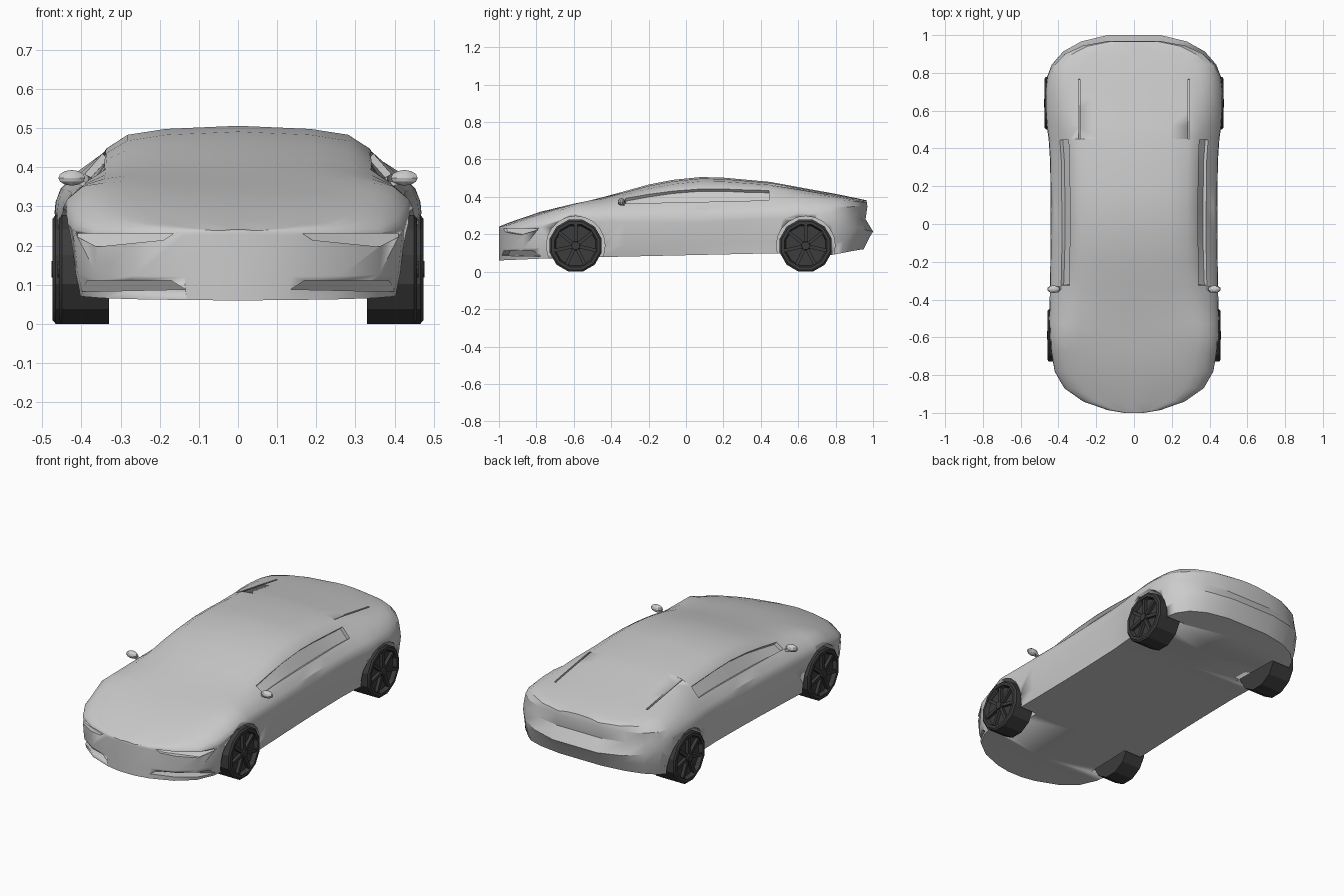
import bpy, bmesh, math
from mathutils import Matrix, Vector

if "Cube" in bpy.data.objects:
    bpy.data.objects.remove(bpy.data.objects["Cube"])


def lerp(keys, t):
    if t <= keys[0][0]:
        return keys[0][1]
    for (a, u), (b, v) in zip(keys, keys[1:]):
        if t <= b:
            return u + (v - u) * (t - a) / (b - a)
    return keys[-1][1]


def make(name, bm, mat=None, angle=28):
    bmesh.ops.recalc_face_normals(bm, faces=bm.faces)
    me = bpy.data.meshes.new(name)
    bm.to_mesh(me)
    bm.free()
    ob = bpy.data.objects.new(name, me)
    bpy.context.collection.objects.link(ob)
    if mat:
        me.materials.append(mat)
    select(ob)
    bpy.ops.object.shade_smooth_by_angle(angle=math.radians(angle))
    return ob


def select(ob):
    bpy.ops.object.select_all(action='DESELECT')
    ob.select_set(True)
    bpy.context.view_layer.objects.active = ob


def box(bm, loc, size, rot=Matrix()):
    m = Matrix.Translation(loc) @ rot @ Matrix.Diagonal((*size, 1))
    bmesh.ops.create_cube(bm, size=1, matrix=m)


# Body curves along y: plan half-width and section heights
WIDTH = [(-1, .05), (-.985, .14), (-.94, .27), (-.87, .37), (-.78, .42), (-.6, .452), (-.4, .446),
         (0, .44), (.4, .445), (.55, .466), (.75, .471), (.85, .435), (.92, .375), (.97, .28), (1, .14)]
BOTTOM = [(-1, .06), (-.72, .072), (.45, .098), (.78, .09), (.95, .115), (1, .12)]
SIDE = [(-1, .225), (-.87, .225), (-.6, .27), (0, .26), (.6, .29), (.85, .25), (1, .215)]
SILL = [(-.57, .975), (-.2, .97), (.33, .945), (.45, .95), (.52, .975)]
SHOULDER = [(-1, .236), (-.87, .245), (-.75, .28), (-.6, .318), (0, .33), (.6, .345), (1, .348)]
BELT = [(-1, .238), (-.87, .265), (-.6, .352), (-.36, .36), (0, .365), (.4, .375), (.6, .39),
        (.85, .383), (1, .37)]
RAIL = [(-1, .239), (-.94, .256), (-.75, .322), (-.57, .372), (-.36, .402), (-.13, .462), (.12, .487),
        (.45, .464), (.75, .414), (1, .376)]
TOP = [(-1, .241), (-.94, .265), (-.75, .33), (-.57, .367), (-.4, .41), (-.13, .485), (.12, .51),
       (.45, .48), (.75, .425), (1, .382)]
TAIL = [(.12, -.05), (.165, -.03), (.215, 0), (.28, -.04), (.35, -.03), (.38, -.035)]
STATIONS = [-1, -.985, -.94, -.87, -.78, -.68, -.6, -.53, -.44, -.33, -.2, -.07, .08, .2, .33, .45,
            .52, .6, .7, .78, .85, .92, .97, 1]


def half_section(y):
    w, zb, zs, zh = (lerp(c, y) for c in (WIDTH, BOTTOM, SIDE, SHOULDER))
    z5, zr, zt = (lerp(c, y) for c in (BELT, RAIL, TOP))
    pts = [(0, zb), (.94 * w, zb), (lerp(SILL, y) * w, zb + .06), (w, zs), (.993 * w, (zs + zh) / 2),
           (.965 * w, zh), (.875 * w, z5), (.76 * w, z5 + .7 * (zr - z5)), (.64 * w, zr),
           (.42 * w, zr + .65 * (zt - zr)), (0, zt)]
    k = max(0, (y - .8) / .2)
    return [(x, y + k * lerp(TAIL, z), z) for x, z in pts]


bm = bmesh.new()
rings = []
for y in STATIONS:
    h = half_section(y)
    ring = h + [(-x, yy, z) for x, yy, z in h[-2:0:-1]]
    rings.append([bm.verts.new(p) for p in ring])
N = len(rings[0])
windows = []
for s, (a, b) in enumerate(zip(rings, rings[1:])):
    for i in range(N):
        j = (i + 1) % N
        f = bm.faces.new((a[i], a[j], b[j], b[i]))
        if i in (6, N - 7) and -.34 < STATIONS[s] < .4:
            windows.append(f)
for r in (rings[0], rings[-1]):
    for i in range(N // 2):
        ids = dict.fromkeys((i, i + 1, N - i - 1, (N - i) % N))
        bm.faces.new([r[k] for k in ids])
bmesh.ops.recalc_face_normals(bm, faces=bm.faces)
# Recessed side windows
bmesh.ops.inset_region(bm, faces=windows, thickness=.007, depth=0)
bmesh.ops.inset_region(bm, faces=windows, thickness=.003, depth=-.018)
body = make("car_body", bm)

# Cutters: wheel arches, headlights, lower intakes, rear deck slots
AXLES = ((-.59, .458), (.64, .474))
NOSE = [(w, y) for y, w in WIDTH if y < -.5]
LAMP = [(.165, .231), (.19, .214), (.36, .197), (.41, .222), (.41, .231)]
INTAKE = [(.135, .088), (.17, .11), (.385, .11), (.405, .082)]
bm = bmesh.new()
for s in (-1, 1):
    for y, _ in AXLES:
        m = Matrix.Translation((s * .46, y, .14)) @ Matrix.Rotation(math.pi / 2, 4, 'Y')
        bmesh.ops.create_cone(bm, cap_ends=True, segments=20, radius1=.157, radius2=.157, depth=.3, matrix=m)
    for prof, depth in ((LAMP, .015), (INTAKE, .035)):
        front = [bm.verts.new((s * x, -1.1, z)) for x, z in prof]
        back = [bm.verts.new((s * x, lerp(NOSE, x) + depth, z)) for x, z in prof]
        bm.faces.new(front)
        bm.faces.new(back)
        for i in range(len(prof)):
            j = (i + 1) % len(prof)
            bm.faces.new((front[i], front[j], back[j], back[i]))
    box(bm, (s * .29, .61, .446), (.01, .32, .04), Matrix.Rotation(-.165, 4, 'X'))
cutter = make("body_cutter", bm)
cutter.hide_render = True
mod = body.modifiers.new("openings", 'BOOLEAN')
mod.operation, mod.solver, mod.object = 'DIFFERENCE', 'EXACT', cutter
select(body)
bpy.ops.object.modifier_apply(modifier=mod.name)
bpy.data.objects.remove(cutter)

# Wheels: lathed 12-sided tyre with recessed rim, spokes and hub
dark = bpy.data.materials.new("dark_rubber")
dark.diffuse_color = (.045, .045, .045, 1)
dark.use_nodes = True
dark.node_tree.nodes["Principled BSDF"].inputs["Base Color"].default_value = dark.diffuse_color


def wheel(name, s, y, outer):
    bm = bmesh.new()
    prof = [(.33, .1), (.33, .144), (outer - .008, .144), (outer, .134), (outer, .118),
            (outer - .022, .11)]
    loops = []
    for k in range(12):
        a = math.radians(15 + 30 * k)
        loops.append([bm.verts.new((x, r * math.sin(a), r * math.cos(a))) for x, r in prof])
    for a, b in zip(loops, loops[1:] + loops[:1]):
        for i in range(len(prof) - 1):
            bm.faces.new((a[i], a[i + 1], b[i + 1], b[i]))
    for i in (0, -1):
        bm.faces.new([l[i] for l in loops])
    for k in range(7):
        rot = Matrix.Rotation(math.tau * k / 7, 4, 'X')
        box(bm, Vector((outer - .014, 0, 0)) + rot @ Vector((0, 0, .066)), (.018, .018, .1), rot)
    m = Matrix.Translation((outer - .01, 0, 0)) @ Matrix.Rotation(math.pi / 2, 4, 'Y')
    bmesh.ops.create_cone(bm, cap_ends=True, segments=10, radius1=.026, radius2=.022, depth=.026, matrix=m)
    bmesh.ops.transform(bm, matrix=Matrix.Translation((0, y, .139)) @ Matrix.Diagonal((s, 1, 1, 1)),
                        verts=bm.verts)
    make(name, bm, dark)


# Door mirrors: rounded pod on a short stalk
def door_mirror(name, s):
    bm = bmesh.new()
    m = Matrix.Translation((s * .425, -.345, .373)) @ Matrix.Diagonal((.036, .02, .02, 1))
    bmesh.ops.create_uvsphere(bm, u_segments=10, v_segments=6, radius=1, matrix=m)
    box(bm, (s * .395, -.34, .358), (.045, .02, .012), Matrix.Rotation(-s * .3, 4, 'Y'))
    make(name, bm)


for s, side in ((1, "left"), (-1, "right")):
    door_mirror("door_mirror_" + side, s)
    for (y, outer), end in zip(AXLES, ("front", "rear")):
        wheel(f"{end}_wheel_{side}", s, y, outer)
